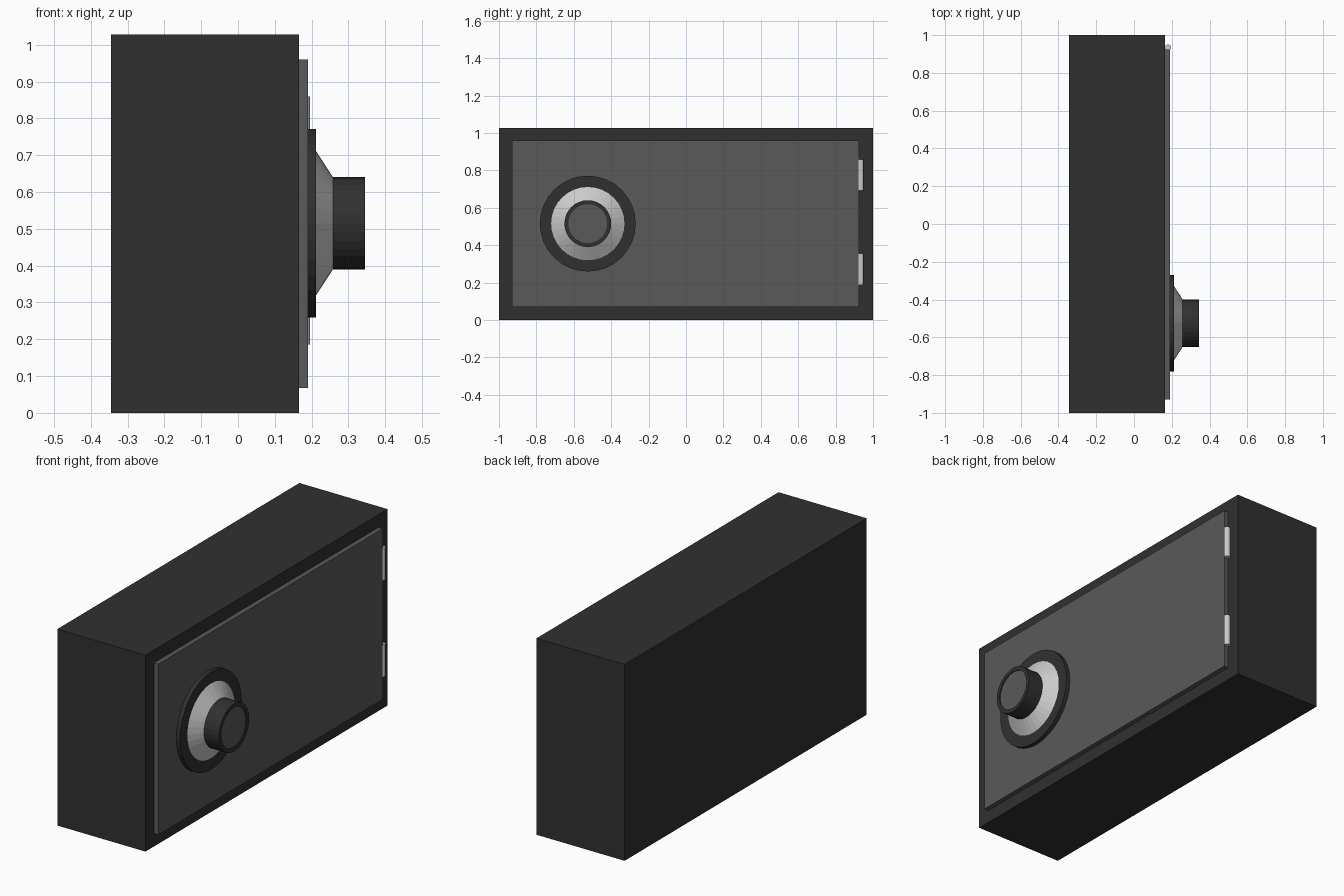
import bpy, bmesh, math

if "Cube" in bpy.data.objects:
    bpy.data.objects.remove(bpy.data.objects["Cube"])

def material(name, v):
    m = bpy.data.materials.new(name)
    m.diffuse_color = (v, v, v, 1)
    m.use_nodes = True
    m.node_tree.nodes["Principled BSDF"].inputs["Base Color"].default_value = m.diffuse_color
    return m

DARK = material("dark_steel", 0.03)
GREY = material("grey_steel", 0.1)
LIGHT = material("bright_metal", 0.7)

def add(name, bm, mat):
    bmesh.ops.recalc_face_normals(bm, faces=bm.faces)
    me = bpy.data.meshes.new(name)
    bm.to_mesh(me)
    bm.free()
    me.materials.append(mat)
    ob = bpy.data.objects.new(name, me)
    bpy.context.collection.objects.link(ob)
    return ob

def box(name, lo, hi, mat):
    bm = bmesh.new()
    bmesh.ops.create_cube(bm, size=1)
    for v in bm.verts:
        v.co = [(a + b) / 2 + c * (b - a) for a, b, c in zip(lo, hi, v.co)]
    return add(name, bm, mat)

def lathe(name, profile, mat, y=-0.525, z=0.515, n=32):
    """Revolve (x, radius) points round an axis along x, capping both ends."""
    bm = bmesh.new()
    rings = [[bm.verts.new((x, y + r * math.cos(2 * math.pi * i / n),
                            z + r * math.sin(2 * math.pi * i / n)))
              for i in range(n)] for x, r in profile]
    for a, b in zip(rings, rings[1:]):
        for i in range(n):
            j = (i + 1) % n
            bm.faces.new((a[i], a[j], b[j], b[i]))
    bm.faces.new(rings[0])
    bm.faces.new(rings[-1])
    return add(name, bm, mat)

# Cabinet and door
box("safe_body", (-0.345, -1, 0), (0.165, 1, 1.027), DARK)
box("door", (0.165, -0.93, 0.068), (0.19, 0.925, 0.96), GREY)

# Combination dial: flange, bright cone, knob and its face
lathe("dial_flange", [(0.19, 0.256), (0.212, 0.256)], DARK)
lathe("dial_cone", [(0.212, 0.196), (0.258, 0.125)], LIGHT)
knob = lathe("dial_knob", [(0.258, 0.125), (0.345, 0.125), (0.345, 0.104), (0.340, 0.104)], DARK)
knob.data.materials.append(GREY)
knob.data.polygons[-1].material_index = 1

# Hinge barrels
for name, z in (("lower_hinge", 0.27), ("upper_hinge", 0.775)):
    bm = bmesh.new()
    bmesh.ops.create_cone(bm, cap_ends=True, segments=16, radius1=0.016, radius2=0.016, depth=0.168)
    bmesh.ops.translate(bm, verts=bm.verts, vec=(0.18, 0.934, z))
    add(name, bm, LIGHT)
